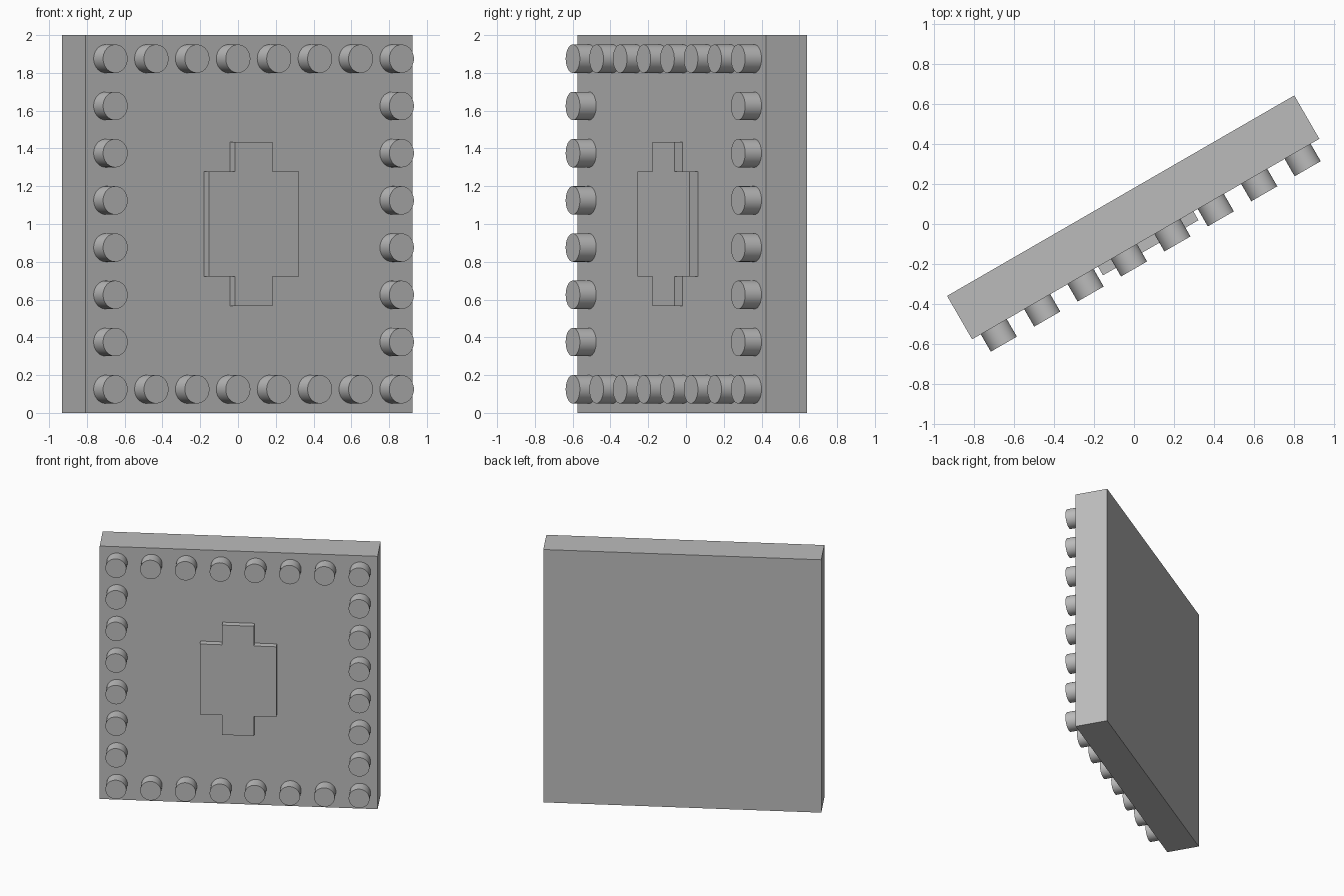
import bpy
import bmesh
from math import radians
from mathutils import Matrix, Vector

cube = bpy.data.objects.get("Cube")
if cube:
    bpy.data.objects.remove(cube)

grey = bpy.data.materials.new("plain grey")
grey.use_nodes = True
COLOR = (0.5, 0.5, 0.5, 1)
grey.diffuse_color = COLOR
grey.node_tree.nodes["Principled BSDF"].inputs["Base Color"].default_value = COLOR

# Panel frame: x along the width, -y out of the front, turned about z
PLACE = Matrix.Translation((-0.004, 0.033, 1)) @ Matrix.Rotation(radians(30), 4, "Z")
HALF_DEPTH = 0.125
FRONT = -HALF_DEPTH


def extruded(name, outline, back, front):
    """Extrude an x-z outline along y, from back to front."""
    bm = bmesh.new()
    face = bm.faces.new([bm.verts.new((x, back, z)) for x, z in outline])
    new = bmesh.ops.extrude_face_region(bm, geom=[face], use_keep_orig=True)["geom"]
    verts = [v for v in new if isinstance(v, bmesh.types.BMVert)]
    bmesh.ops.translate(bm, verts=verts, vec=Vector((0, front - back, 0)))
    bmesh.ops.recalc_face_normals(bm, faces=bm.faces)
    mesh = bpy.data.meshes.new(name)
    bm.to_mesh(mesh)
    bm.free()
    mesh.materials.append(grey)
    obj = bpy.data.objects.new(name, mesh)
    bpy.context.collection.objects.link(obj)
    obj.matrix_world = PLACE
    return obj


# Square slab
extruded("panel", [(-1, -1), (1, -1), (1, 1), (-1, 1)], HALF_DEPTH, FRONT)

# Raised cross in the middle: a quarter outline mirrored around
quarter = [(0.275, 0.278), (0.115, 0.278), (0.115, 0.434)]
cross = quarter + [(-x, z) for x, z in reversed(quarter)]
cross += [(-x, -z) for x, z in cross]
extruded("raised_cross", cross, FRONT, FRONT - 0.05)

# Round studs along the border
COUNT, SPACING, RADIUS, LENGTH = 8, 0.25, 0.075, 0.1
for row in range(COUNT):
    for col in range(COUNT):
        if row not in (0, COUNT - 1) and col not in (0, COUNT - 1):
            continue
        x, z = [(i - (COUNT - 1) / 2) * SPACING for i in (col, row)]
        bpy.ops.mesh.primitive_cylinder_add(vertices=48, radius=RADIUS, depth=LENGTH)
        stud = bpy.context.object
        stud.name = f"border_stud_{row + 1}_{col + 1}"
        stud.matrix_world = (PLACE @ Matrix.Translation((x, FRONT - LENGTH / 2, z))
                             @ Matrix.Rotation(radians(90), 4, "X"))
        stud.data.materials.append(grey)
        bpy.ops.object.shade_smooth_by_angle(angle=radians(40))
